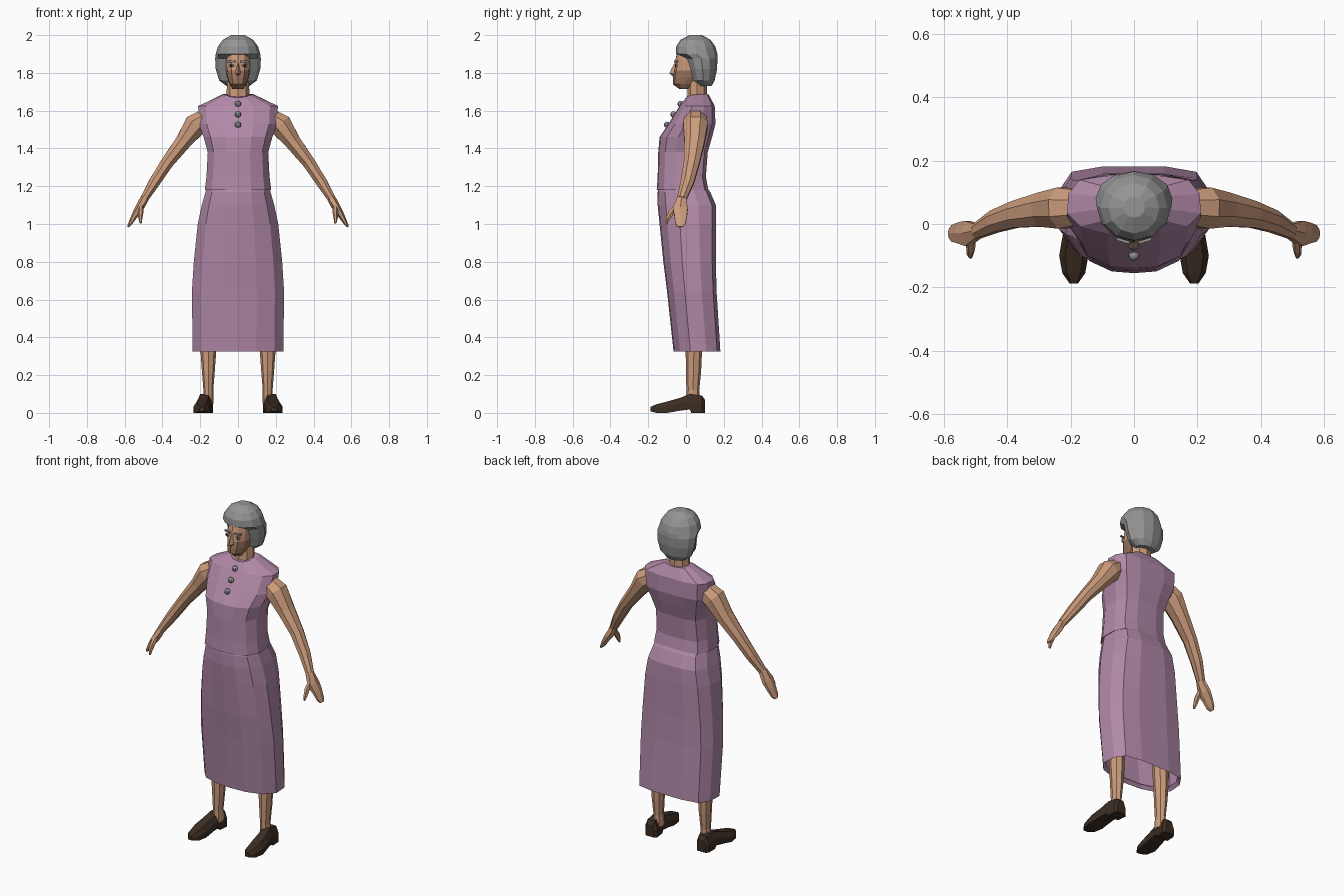
import bpy, bmesh, math
from mathutils import Vector

if "Cube" in bpy.data.objects:
    bpy.data.objects.remove(bpy.data.objects["Cube"])


def mat(name, rgb):
    m = bpy.data.materials.new(name)
    m.diffuse_color = (*rgb, 1)
    m.use_nodes = True
    m.node_tree.nodes["Principled BSDF"].inputs["Base Color"].default_value = m.diffuse_color
    return m


SKIN = mat("skin", (0.60, 0.33, 0.20))
SHADE = mat("lower_face_skin", (0.34, 0.18, 0.11))
DRESS = mat("mauve_cloth", (0.44, 0.25, 0.39))
HAIR = mat("grey_hair", (0.30, 0.30, 0.30))
SHOE = mat("dark_leather", (0.045, 0.026, 0.016))
DARK = mat("eye_dark", (0.015, 0.01, 0.008))
WHITE = mat("eye_white", (0.65, 0.6, 0.55))


def loft(name, rings, mats, caps=(True, True), rule=None):
    """Skin closed rings of points into a flat-shaded mesh."""
    n = len(rings[0])
    verts = [tuple(p) for r in rings for p in r]
    faces = [(i * n + j, i * n + (j + 1) % n, (i + 1) * n + (j + 1) % n, (i + 1) * n + j)
             for i in range(len(rings) - 1) for j in range(n)]
    if caps[0]:
        faces.append(tuple(reversed(range(n))))
    if caps[1]:
        faces.append(tuple(range(len(verts) - n, len(verts))))
    me = bpy.data.meshes.new(name)
    me.from_pydata(verts, [], faces)
    bm = bmesh.new()
    bm.from_mesh(me)
    bmesh.ops.recalc_face_normals(bm, faces=bm.faces)
    bm.to_mesh(me)
    bm.free()
    for m in mats:
        me.materials.append(m)
    if rule:
        for p in me.polygons:
            p.material_index = rule(p.center)
    ob = bpy.data.objects.new(name, me)
    bpy.context.collection.objects.link(ob)
    return ob


# half outlines as (share of half width, share of depth), front centre to back centre
CLOTH = [(0, 0), (.4, .02), (.8, .14), (1, .36), (.98, .70), (.82, .93), (.4, 1), (0, 1)]
FACE = [(0, 0), (.55, .08), (.92, .3), (1, .55), (.9, .85), (0, 1)]


def outline(z, w, f, b, half):
    right = [(w * x, f + t * (b - f), z) for x, t in half]
    return right + [(-x, y, z) for x, y, z in right[-2:0:-1]]


def oval(z, w, f, b, n=12, x=0):
    return [(x + w * math.sin(2 * math.pi * k / n),
             (f + b) / 2 - (b - f) / 2 * math.cos(2 * math.pi * k / n), z) for k in range(n)]


def tube(name, path, mats, n=8, side=1):
    """Limb along points (x, y, z, radius in y, radius across)."""
    pts = [Vector(p[:3]) for p in path]
    rings = []
    for i, p in enumerate(path):
        d = (pts[min(i + 1, len(pts) - 1)] - pts[max(i - 1, 0)]).normalized()
        u = (Vector((0, 1, 0)) - d * d.y).normalized()
        v = d.cross(u)
        ring = []
        for k in range(n):
            a = 2 * math.pi * (k + .5) / n
            q = pts[i] + u * p[3] * math.cos(a) + v * p[4] * math.sin(a)
            ring.append((q.x * side, q.y, q.z))
        rings.append(ring)
    return loft(name, rings, mats)


def plate(name, loc, size, m, rot=0):
    bpy.ops.mesh.primitive_cube_add(size=1, location=loc, rotation=(0, 0, rot))
    ob = bpy.context.object
    ob.name = name
    ob.scale = size
    ob.data.materials.append(m)


# skirt, with a small turned-in hem
loft("skirt", [outline(*r, CLOTH) for r in [
    (.345, .222, -.05, .165), (.325, .24, -.066, .182), (.64, .244, -.10, .162),
    (.80, .234, -.12, .158), (1.0, .213, -.14, .16), (1.1, .192, -.15, .158),
    (1.17, .172, -.15, .128), (1.21, .16, -.14, .10)]], [DRESS], (False, False))

# bodice: body levels, then the collar opening
collar = [(0, 0, 1.668), (.035, .003, 1.672), (.062, .02, 1.682), (.078, .05, 1.685),
          (.08, .085, 1.688), (.066, .112, 1.688), (.035, .12, 1.685), (0, .122, 1.682)]
collar += [(-x, y, z) for x, y, z in collar[-2:0:-1]]
body = [outline(*r, CLOTH) for r in [
    (1.185, .167, -.145, .105), (1.18, .176, -.155, .118), (1.25, .167, -.15, .105),
    (1.38, .16, -.147, .115), (1.46, .182, -.14, .138), (1.53, .207, -.093, .156),
    (1.625, .211, -.034, .152)]]
loft("bodice", body + [collar], [DRESS], (False, True))

# buttons down the chest
for k, (y, z) in enumerate([(-.028, 1.635), (-.066, 1.58), (-.10, 1.525)]):
    bpy.ops.mesh.primitive_uv_sphere_add(segments=8, ring_count=6, radius=.017, location=(0, y, z))
    bpy.context.object.name = f"button_{k + 1}"
    bpy.context.object.data.materials.append(HAIR)

for s, tag in ((1, "left"), (-1, "right")):
    # arm and flat hand
    tube("arm_" + tag, [
        (.17, .052, 1.56, .06, .055), (.225, .05, 1.525, .07, .066), (.29, .045, 1.435, .058, .046),
        (.375, .03, 1.325, .045, .036), (.44, .008, 1.225, .038, .032),
        (.495, -.022, 1.135, .027, .023)], [SKIN], side=s)
    tube("hand_" + tag, [
        (.485, -.02, 1.15, .024, .02), (.5, -.024, 1.125, .03, .023), (.525, -.03, 1.08, .046, .022),
        (.55, -.028, 1.04, .038, .016), (.572, -.03, 1.0, .03, .010),
        (.583, -.03, .985, .016, .005)], [SKIN], n=6, side=s)
    tube("thumb_" + tag, [
        (.515, -.045, 1.095, .016, .016), (.515, -.078, 1.06, .017, .014),
        (.517, -.095, 1.03, .013, .011), (.515, -.104, 1.005, .006, .006)], [SKIN], n=6, side=s)
    # leg
    loft("leg_" + tag, [oval(*r, n=8, x=s * .157) for r in [
        (.05, .028, .0, .075), (.12, .026, .002, .07), (.22, .034, 0, .08),
        (.33, .042, -.002, .085), (.75, .055, -.03, .09)]], [SKIN])
    # shoe sections from heel to toe: y, centre x, half width, bottom, top
    rings = []
    for y, x, w, b, t in [(.10, .172, .028, 0, .07), (.085, .172, .04, 0, .092),
                          (.028, .176, .038, 0, .10), (.02, .177, .038, .018, .10),
                          (-.03, .183, .041, .012, .08), (-.10, .19, .046, 0, .06),
                          (-.155, .19, .036, 0, .046), (-.188, .19, .013, .008, .032)]:
        m = b + (t - b) * .55
        prof = [(-w, b), (w, b), (w, m), (w * .6, t), (-w * .6, t), (-w, m)]
        rings.append([(s * (x + px), y, pz) for px, pz in prof])
    loft("shoe_" + tag, rings, [SHOE])
    # eye and eyebrow
    plate("eye_" + tag, (s * .034, -.052, 1.838), (.024, .006, .013), WHITE, s * .3)
    plate("pupil_" + tag, (s * .036, -.054, 1.838), (.012, .007, .013), DARK, s * .3)
    plate("eyebrow_" + tag, (s * .034, -.053, 1.86), (.042, .009, .009), HAIR, s * .3)

# neck
loft("neck", [oval(*r, n=8) for r in [
    (1.62, .062, .0, .12), (1.69, .06, .008, .11), (1.8, .058, .01, .11)]], [SKIN])

# head, with a darker lower face
loft("head", [outline(*r, FACE) for r in [
    (1.715, .028, -.035, .01), (1.74, .045, -.07, .045), (1.775, .057, -.07, .08),
    (1.812, .063, -.064, .09), (1.86, .064, -.058, .09), (1.93, .06, -.043, .09)]],
    [SKIN, SHADE], rule=lambda c: int(c.z < 1.81))

# nose wedge
loft("nose", [[(-w, -.05, z), (0, y, z), (w, -.05, z)] for z, w, y in [
    (1.782, .012, -.07), (1.797, .02, -.088), (1.825, .014, -.076), (1.852, .008, -.06)]],
    [SKIN, SHADE], rule=lambda c: int(c.z < 1.81))

# bobbed hair, swept back from the face
loft("hair", [oval(*r) for r in [
    (1.73, .06, .06, .135), (1.76, .10, .03, .152), (1.82, .118, .012, .164),
    (1.875, .121, -.005, .167), (1.90, .118, -.054, .166), (1.94, .106, -.052, .155),
    (1.975, .08, -.03, .13), (2.0, .035, .02, .085)]], [HAIR])
